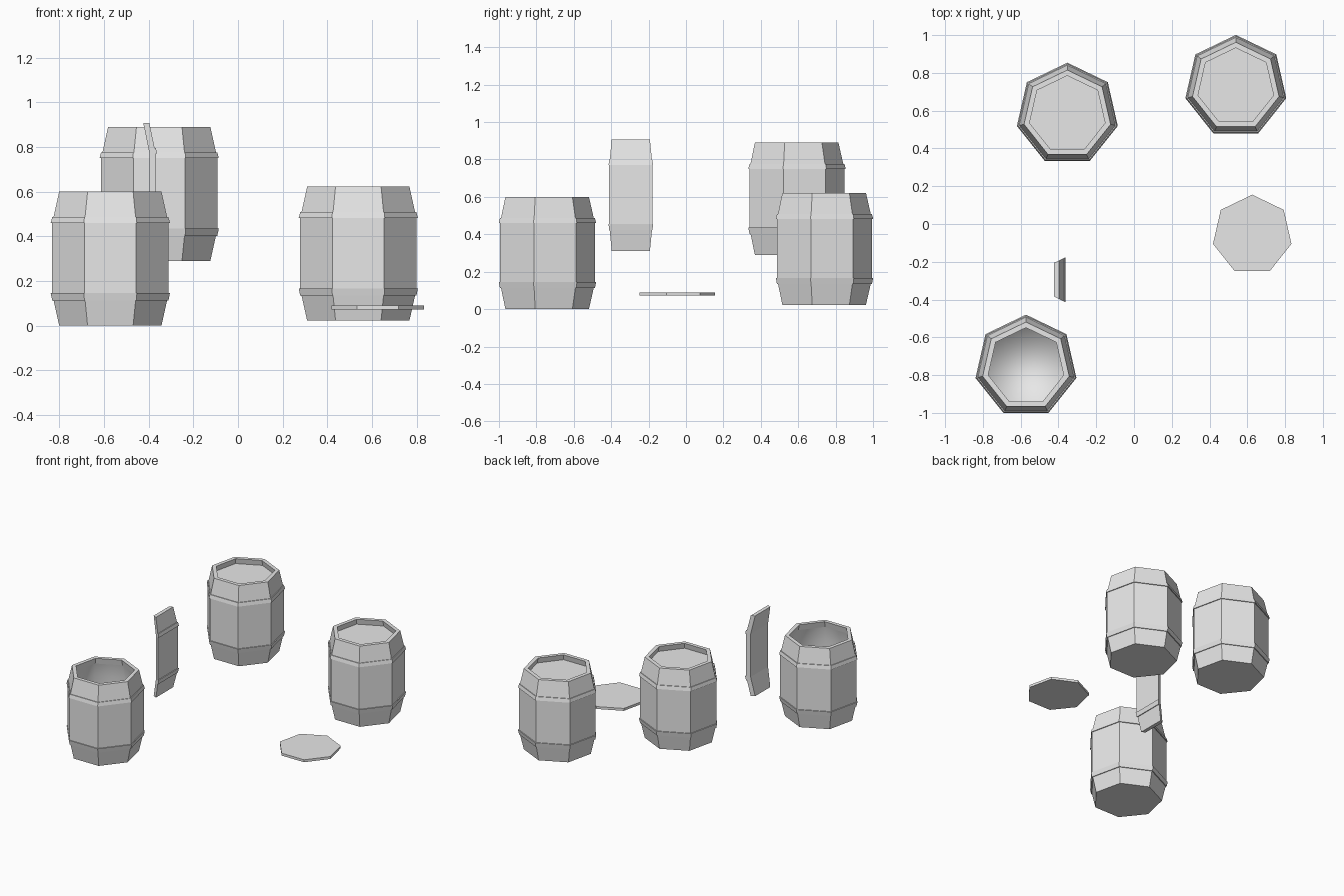
import bpy, bmesh
from math import pi, sin, cos

SIDES = 7
HALF = pi / SIDES

cube = bpy.data.objects.get("Cube")
if cube:
    bpy.data.objects.remove(cube, do_unlink=True)

grey = bpy.data.materials.new("plain_grey")
grey.use_nodes = True
grey.diffuse_color = (0.8, 0.8, 0.8, 1)
grey.node_tree.nodes["Principled BSDF"].inputs["Base Color"].default_value = (0.8, 0.8, 0.8, 1)


def bridge(bm, a, b):
    n = len(a)
    return [bm.faces.new((a[i], a[(i + 1) % n], b[(i + 1) % n], b[i])) for i in range(n)]


def finish(bm, name, location):
    bmesh.ops.recalc_face_normals(bm, faces=bm.faces)
    mesh = bpy.data.meshes.new(name)
    bm.to_mesh(mesh)
    bm.free()
    mesh.materials.append(grey)
    obj = bpy.data.objects.new(name, mesh)
    obj.location = location
    bpy.context.collection.objects.link(obj)
    return obj


def turned(name, profile, location, closed=False, smooth_from=None):
    """Seven-sided solid from (radius, height) points; closed makes a hoop."""
    bm = bmesh.new()
    rings = [[bm.verts.new((r * cos(pi / 2 + 2 * HALF * i), r * sin(pi / 2 + 2 * HALF * i), z))
              for i in range(SIDES)] for r, z in profile]
    for k in range(len(rings) - 1):
        for face in bridge(bm, rings[k], rings[k + 1]):
            face.smooth = smooth_from is not None and k >= smooth_from
    if closed:
        bridge(bm, rings[-1], rings[0])
    else:
        bm.faces.new(rings[0])
        bm.faces.new(rings[-1]).smooth = smooth_from is not None
    return finish(bm, name, location)


def wedge(name, rows, location):
    """One side of the barrel facing +x, from (height, outer, inner) rows."""
    bm = bmesh.new()
    rings = []
    for z, outer, inner in rows:
        corners = [(outer, -1), (outer, 1), (inner, 1), (inner, -1)]
        rings.append([bm.verts.new((r * cos(HALF), s * r * sin(HALF), z)) for r, s in corners])
    for a, b in zip(rings, rings[1:]):
        bridge(bm, a, b)
    bm.faces.new(rings[0])
    bm.faces.new(rings[-1])
    return finish(bm, name, location)


# Barrel shell: outside, rim, then hollow inside down to the floor
SHELL = [(.235, 0), (.267, .14), (.267, .46), (.235, .6), (.205, .6),
         (.215, .557), (.236, .46), (.236, .14), (.21, .03)]
LOWER_HOOP = [(.255, .112), (.267, .112), (.274, .145), (.255, .145)]
UPPER_HOOP = [(.255, .46), (.274, .46), (.267, .486), (.255, .486)]
LID = [(.213, 0), (.213, .018)]


def barrel(name, x, y, z, lid):
    turned(name + "_shell", SHELL, (x, y, z), smooth_from=5)
    turned(name + "_lower_hoop", LOWER_HOOP, (x, y, z), closed=True)
    turned(name + "_upper_hoop", UPPER_HOOP, (x, y, z), closed=True)
    if lid:
        turned(name + "_lid", LID, (x, y, z + .542))


barrel("open_barrel", -.572, -.754, 0, False)
barrel("back_barrel", -.353, .58, .29, True)
barrel("left_barrel", .539, .727, .022, True)

# Loose lid
turned("loose_lid", LID, (.626, -.058, .072))

# Loose stave with its two pieces of hoop
spot = (-.609, -.295, .31)
wedge("loose_stave", [(0, .235, .205), (.14, .267, .236), (.46, .267, .236), (.597, .235, .205)], spot)
wedge("stave_lower_hoop", [(.112, .267, .25), (.145, .274, .25)], spot)
wedge("stave_upper_hoop", [(.46, .274, .25), (.486, .267, .25)], spot)
